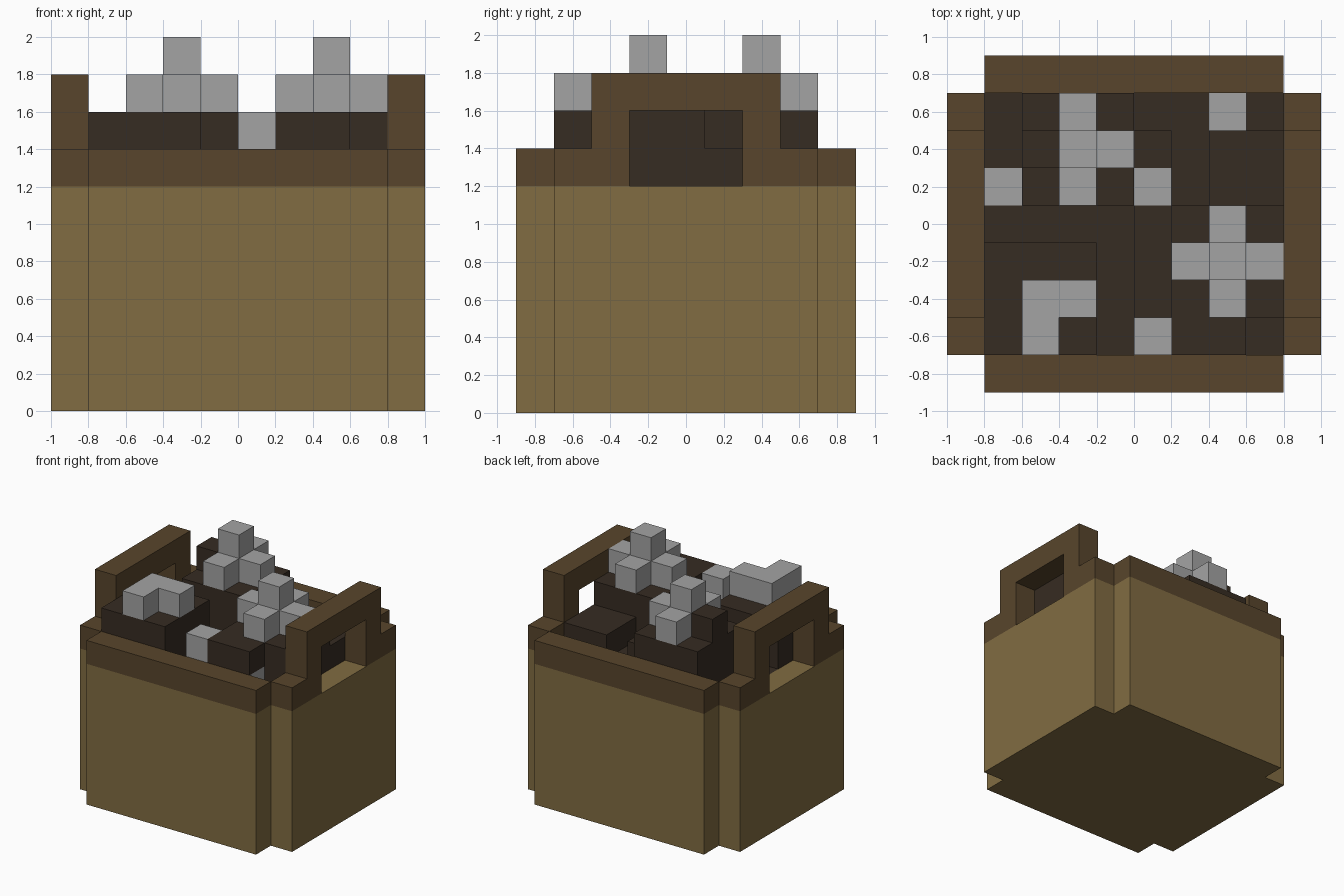
import bpy
import bmesh
from mathutils import Vector

if "Cube" in bpy.data.objects:
    bpy.data.objects.remove(bpy.data.objects["Cube"])

CELL = 0.2
NX, NY = 10, 9


def material(name, rgb):
    m = bpy.data.materials.new(name)
    m.use_nodes = True
    m.diffuse_color = (*rgb, 1)
    bsdf = m.node_tree.nodes["Principled BSDF"]
    bsdf.inputs["Base Color"].default_value = (*rgb, 1)
    bsdf.inputs["Roughness"].default_value = 0.9
    return m


tan = material("tan wood", (0.220, 0.150, 0.054))
brown = material("brown wood", (0.098, 0.060, 0.025))
dark = material("dark soil", (0.037, 0.025, 0.016))
grey = material("grey stone", (0.371, 0.371, 0.371))

# Fill heights in cells, back row first, and where stones top the soil
HEIGHTS = ["68986666",
           "69A97677",
           "68987677",
           "66667898",
           "888679A9",
           "89967898".replace("996", "996"),
           "89868886"]
STONES = ["..s...s.",
          "..ss....",
          "s.s.s...",
          "......s.",
          ".....sss",
          ".ss...s.",
          ".s..s..."]

# Outer walls without the four corner cells
walls = {(i, j) for i in range(NX) for j in range(NY)
         if (i in (0, NX - 1)) != (j in (0, NY - 1))}
inside = {(i, j) for i in range(1, NX - 1) for j in range(1, NY - 1)}

# Box body and floor
body = {(i, j, k) for i, j in walls for k in range(6)}
body |= {(i, j, 0) for i, j in inside}

# Rim with a raised handle at each end
rim = {(i, j, 6) for i, j in walls}
rim |= {(i, j, k) for i in (0, NX - 1) for j in range(2, 7) for k in (7, 8)}
rim -= {(i, j, k) for i in (0, NX - 1) for j in range(3, 6) for k in (6, 7)}

# Soil columns topped with stones
soil, stones = set(), set()
for r, (hs, ss) in enumerate(zip(HEIGHTS, STONES)):
    for c, (h, s) in enumerate(zip(hs, ss)):
        i, j, top = c + 1, NY - 2 - r, int(h, 16)
        soil |= {(i, j, k) for k in range(1, top)}
        if s == "s":
            stones |= {(i, j, k) for k in range(max(8, top - 1), top)}
            stones.add((i, j, top - 1))
stones.add((7, 1, 6))  # stone buried in the front bank
soil -= stones

solid = body | rim | soil | stones


def block_object(name, cells, mat):
    """Join cells into one mesh, keeping exposed faces only."""
    bm = bmesh.new()
    for cell in sorted(cells):
        for axis in range(3):
            for sign in (-1, 1):
                near = list(cell)
                near[axis] += sign
                if tuple(near) in solid:
                    continue
                n, u = Vector((0, 0, 0)), Vector((0, 0, 0))
                n[axis] = sign
                u[(axis + 1) % 3] = 1
                v = n.cross(u)
                mid = Vector(cell) + Vector((0.5, 0.5, 0.5)) + n / 2
                quad = [mid + (a * u + b * v) / 2
                        for a, b in ((-1, -1), (1, -1), (1, 1), (-1, 1))]
                bm.faces.new([bm.verts.new((p - Vector((NX / 2, NY / 2, 0))) * CELL)
                              for p in quad])
    bmesh.ops.remove_doubles(bm, verts=bm.verts, dist=0.001)
    # Merge flat areas into large faces
    bmesh.ops.dissolve_limit(bm, angle_limit=0.01, verts=bm.verts, edges=bm.edges)
    mesh = bpy.data.meshes.new(name)
    bm.to_mesh(mesh)
    bm.free()
    mesh.materials.append(mat)
    obj = bpy.data.objects.new(name, mesh)
    bpy.context.collection.objects.link(obj)
    return obj


block_object("crate_body", body, tan)
block_object("crate_rim_and_handles", rim, brown)
block_object("soil", soil, dark)
block_object("stones", stones, grey)
